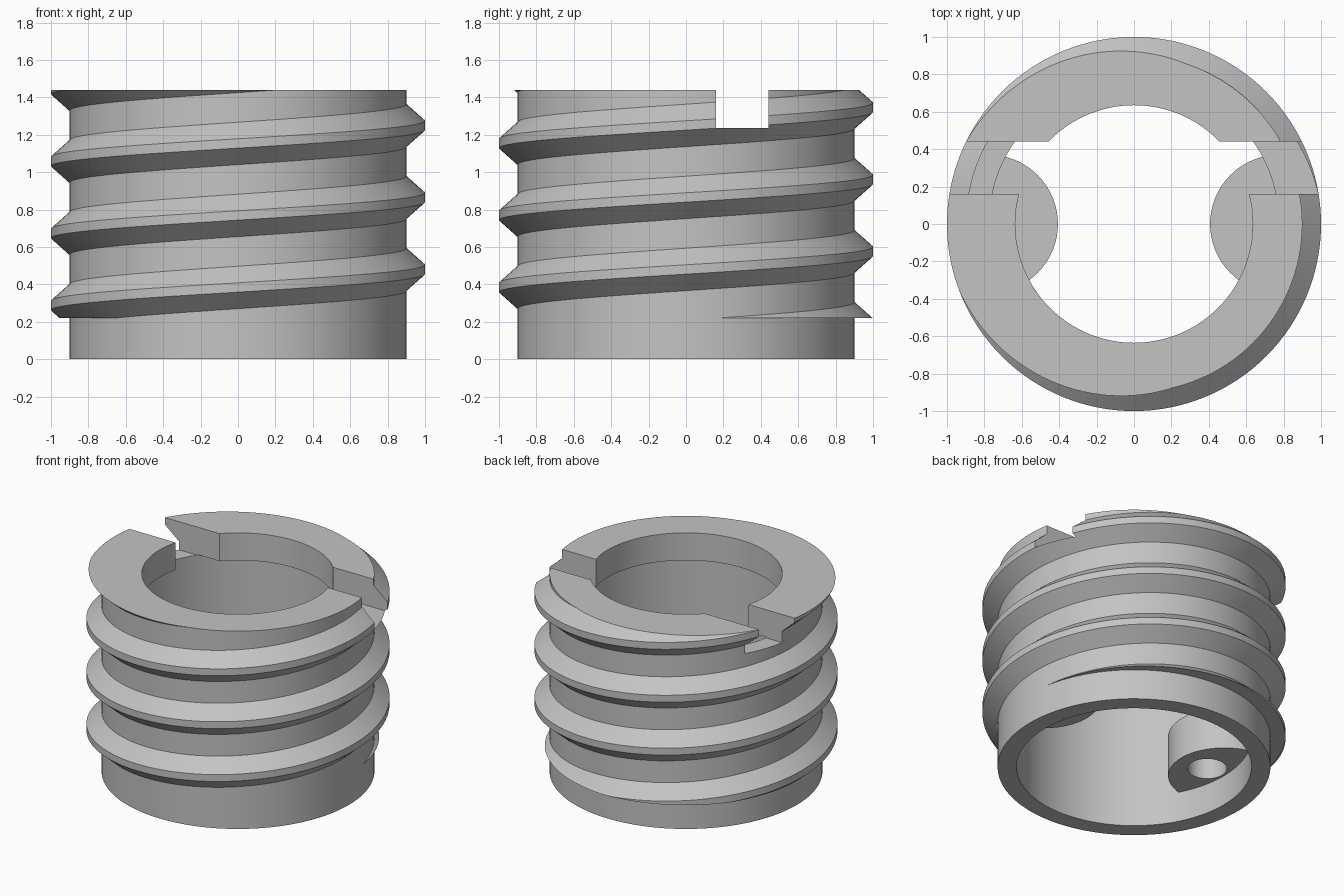
import bpy, bmesh, math
from mathutils import Vector

HEIGHT, PITCH, SIDES = 1.44, 0.385, 128
BORE, OUTER, CREST = 0.775, 0.9, 1.0
THREAD_START = 0.22

cube = bpy.data.objects.get("Cube")
if cube:
    bpy.data.objects.remove(cube, do_unlink=True)

steel = bpy.data.materials.new("plain grey metal")
steel.use_nodes = True
grey = (0.55, 0.55, 0.55, 1)
steel.diffuse_color = grey
steel.node_tree.nodes["Principled BSDF"].inputs["Base Color"].default_value = grey


def finish(bm, name):
    bmesh.ops.recalc_face_normals(bm, faces=bm.faces)
    mesh = bpy.data.meshes.new(name)
    bm.to_mesh(mesh)
    bm.free()
    mesh.materials.append(steel)
    obj = bpy.data.objects.new(name, mesh)
    bpy.context.collection.objects.link(obj)
    return obj


def bridge(bm, a, b):
    for i in range(len(a)):
        j = (i + 1) % len(a)
        bm.faces.new((a[i], a[j], b[j], b[i]))


def cylinder(name, x, radius, low, high):
    bm = bmesh.new()
    bmesh.ops.create_cone(bm, cap_ends=True, segments=SIDES, radius1=radius,
                          radius2=radius, depth=high - low)
    bmesh.ops.translate(bm, verts=bm.verts, vec=(x, 0, (low + high) / 2))
    return finish(bm, name)


def activate(obj):
    bpy.ops.object.select_all(action='DESELECT')
    obj.select_set(True)
    bpy.context.view_layer.objects.active = obj


def carve(obj, cutter, operation):
    cutter.hide_render = True
    mod = obj.modifiers.new("carve", 'BOOLEAN')
    mod.operation, mod.object, mod.solver = operation, cutter, 'EXACT'
    activate(obj)
    bpy.ops.object.modifier_apply(modifier=mod.name)


def discard(obj):
    bpy.data.objects.remove(obj, do_unlink=True)


def ring_at(bm, profile, angle, lift=0):
    return [bm.verts.new((r * math.cos(angle), r * math.sin(angle), z + lift))
            for r, z in profile]


# Sleeve with an inward lip at the top
bm = bmesh.new()
profile = [(BORE, 0), (OUTER, 0), (OUTER, HEIGHT), (0.635, HEIGHT),
           (0.635, 1.24), (BORE, 1.24)]
rings = [ring_at(bm, profile, math.tau * i / SIDES) for i in range(SIDES)]
for i in range(SIDES):
    bridge(bm, rings[i - 1], rings[i])
sleeve = finish(bm, "threaded_sleeve_body")

# Helical thread, trimmed flat at both ends
bm = bmesh.new()
profile = [(OUTER - 0.005, -0.118), (CREST, -0.025),
           (CREST, 0.025), (OUTER - 0.005, 0.118)]
rings = []
for i in range(int(-1.75 * SIDES), int(3.1 * SIDES)):
    turn = i / SIDES
    rings.append(ring_at(bm, profile, math.tau * turn, 0.48 + PITCH * turn))
for a, b in zip(rings, rings[1:]):
    bridge(bm, a, b)
bm.faces.new(rings[0])
bm.faces.new(rings[-1])
bmesh.ops.triangulate(bm, faces=bm.faces)
for z, direction in ((THREAD_START, -1), (HEIGHT, 1)):
    geom = bm.verts[:] + bm.edges[:] + bm.faces[:]
    cut = bmesh.ops.bisect_plane(bm, geom=geom, plane_co=(0, 0, z),
                                 plane_no=Vector((0, 0, direction)),
                                 clear_outer=True)["geom_cut"]
    edges = [e for e in cut if isinstance(e, bmesh.types.BMEdge)]
    bmesh.ops.triangle_fill(bm, edges=edges, use_beauty=True)
thread = finish(bm, "helical_thread")

# Driver slot across the top
bm = bmesh.new()
bmesh.ops.create_cube(bm, size=1)
bmesh.ops.scale(bm, verts=bm.verts, vec=(2.4, 0.28, 0.4))
bmesh.ops.translate(bm, verts=bm.verts, vec=(0, 0.30, 1.435))
slot = finish(bm, "slot_cutter")
for obj in (sleeve, thread):
    carve(obj, slot, 'DIFFERENCE')
discard(slot)

# Round lugs on the bore wall, each with a blind hole underneath
lugs = []
for side, name in ((1, "left_lug"), (-1, "right_lug")):
    lug = cylinder(name, side * 0.777, 0.37, 0.22, 0.52)
    limit = cylinder("lug_limit", 0, 0.80, 0.1, 0.7)
    hole = cylinder("hole_cutter", side * 0.63, 0.13, 0.1, 0.42)
    carve(lug, limit, 'INTERSECT')
    carve(lug, hole, 'DIFFERENCE')
    discard(limit)
    discard(hole)
    lugs.append(lug)

for obj in [sleeve, thread] + lugs:
    activate(obj)
    bpy.ops.object.shade_smooth_by_angle(angle=math.radians(30))
